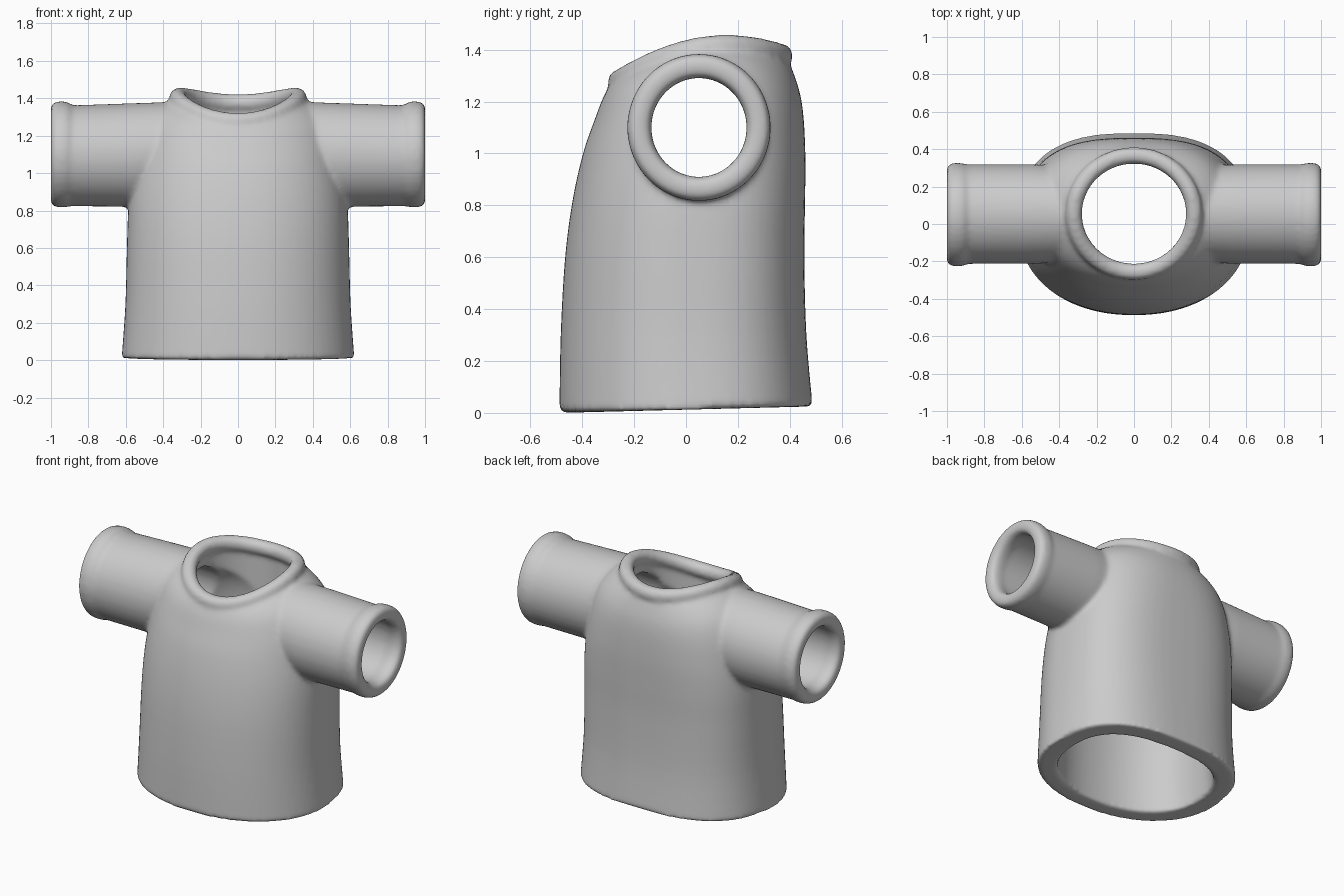
import bpy, bmesh
from math import cos, sin, pi, copysign

if "Cube" in bpy.data.objects:
    bpy.data.objects.remove(bpy.data.objects["Cube"])

N = 72


def spow(v, n):
    return copysign(abs(v) ** (2 / n), v)


def loft(name, rings, closed=False):
    """Skin a list of point rings; cap the ends or join them in a loop."""
    bm = bmesh.new()
    vs = [[bm.verts.new(p) for p in r] for r in rings]
    k = len(vs[0])
    for i in range(len(vs) - (0 if closed else 1)):
        a, b = vs[i], vs[(i + 1) % len(vs)]
        for j in range(k):
            bm.faces.new((a[j], a[(j + 1) % k], b[(j + 1) % k], b[j]))
    if not closed:
        bm.faces.new(vs[0])
        bm.faces.new(vs[-1])
    bmesh.ops.recalc_face_normals(bm, faces=bm.faces)
    me = bpy.data.meshes.new(name)
    bm.to_mesh(me)
    bm.free()
    ob = bpy.data.objects.new(name, me)
    bpy.context.collection.objects.link(ob)
    return ob


def refine(rows, steps=4):
    """Catmull-Rom interpolation between section rows."""
    out, last = [], len(rows) - 1
    for i in range(last):
        p = [rows[max(0, min(last, i + d))] for d in (-1, 0, 1, 2)]
        for s in range(steps):
            t = s / steps
            out.append([b + .5 * t * (c - a + t * (2*a - 5*b + 4*c - d + t * (3*(b - c) + d - a)))
                        for a, b, c, d in zip(*p)])
    return out + [list(rows[-1])]


# Torso sections: front y, front z, back y, back z, half width, side lift, back squareness
TORSO = refine([
    (-.488, .000, .488, .025, .622, 0, 2.6),
    (-.483, .30, .464, .30, .602, 0, 2.7),
    (-.466, .60, .456, .60, .594, 0, 2.8),
    (-.437, .82, .459, .82, .586, 0, 2.8),
    (-.397, 1.00, .460, 1.00, .565, .01, 2.7),
    (-.352, 1.13, .450, 1.17, .53, .04, 2.5),
    (-.317, 1.22, .425, 1.28, .47, .06, 2.3),
    (-.280, 1.27, .380, 1.37, .36, .07, 2.0),
    (-.200, 1.28, .300, 1.36, .28, .07, 2.0)])


def torso(name, inset=0, drop=0):
    rings = []
    for yf, zf, yb, zb, hx, lift, nb in TORSO:
        yf, yb, hx = yf + inset, yb - inset, hx - inset * 1.08
        ring = []
        for j in range(N):
            a = 2 * pi * j / N
            n = nb if sin(a) > 0 else 2.15
            t = (1 + spow(sin(a), n)) / 2
            ring.append((hx * spow(cos(a), n), yf + (yb - yf) * t,
                         zf + (zb - zf) * t + lift * cos(a) ** 2 - drop))
        rings.append(ring)
    return loft(name, rings)


def tube_x(name, side, rows):
    """Tube along x; rows are x, y radius, z radius, centre z."""
    return loft(name, [[(side * x, .053 + ry * cos(2 * pi * j / N), cz + rz * sin(2 * pi * j / N))
                        for j in range(N)] for x, ry, rz, cz in rows])


def section(a, b, n, k=20):
    return [(a * spow(cos(2 * pi * j / k), n), b * spow(sin(2 * pi * j / k), n)) for j in range(k)]


shirt = torso("shirt")


def boolean(other, op):
    m = shirt.modifiers.new(op, 'BOOLEAN')
    m.object, m.operation, m.solver = other, op, 'EXACT'
    other.hide_render = True
    helpers.append(other)


helpers = []
# Sleeves
for s in (-1, 1):
    boolean(tube_x("sleeve", s, [(.31, .255, .275, 1.107), (.55, .266, .277, 1.097),
                                 (.95, .266, .268, 1.092)]), 'UNION')

# Hollow inside, sleeve bores and neck hole
boolean(torso("inner_torso", .112, .1), 'DIFFERENCE')
for s in (-1, 1):
    boolean(tube_x("sleeve_bore", s, [(.2, .19, .198, 1.1), (1.08, .19, .198, 1.1)]), 'DIFFERENCE')
boolean(loft("neck_hole", [[(.30 * cos(2 * pi * j / N), .055 + .292 * sin(2 * pi * j / N), z)
                            for j in range(N)] for z in (1.09, 1.7)]), 'DIFFERENCE')

# Rounded cuffs
for s in (-1, 1):
    boolean(loft("cuff", [[(s * (.944 + u), .05 + (.23 + v) * cos(a), 1.1 + (.237 + v) * sin(a))
                           for u, v in section(.058, .047, 2.7)]
                          for a in (2 * pi * i / N for i in range(N))], True), 'UNION')

# Saddle-shaped collar ring
boolean(loft("collar", [[((.322 + u) * cos(a), .055 + (.311 + u) * sin(a),
                          1.326 + .05 * sin(a) + .077 * cos(a) ** 2 + v)
                         for u, v in section(.045, .047, 2.1)]
                        for a in (2 * pi * i / N for i in range(N))], True), 'UNION')

# Fuse into one soft surface
m = shirt.modifiers.new("fuse", 'REMESH')
m.mode, m.voxel_size, m.use_smooth_shade = 'VOXEL', .014, True
m = shirt.modifiers.new("soften", 'SMOOTH')
m.factor, m.iterations = .5, 7

bpy.context.view_layer.objects.active = shirt
shirt.select_set(True)
for m in list(shirt.modifiers):
    bpy.ops.object.modifier_apply(modifier=m.name)
for h in helpers:
    bpy.data.objects.remove(h)
bpy.ops.object.shade_smooth()
